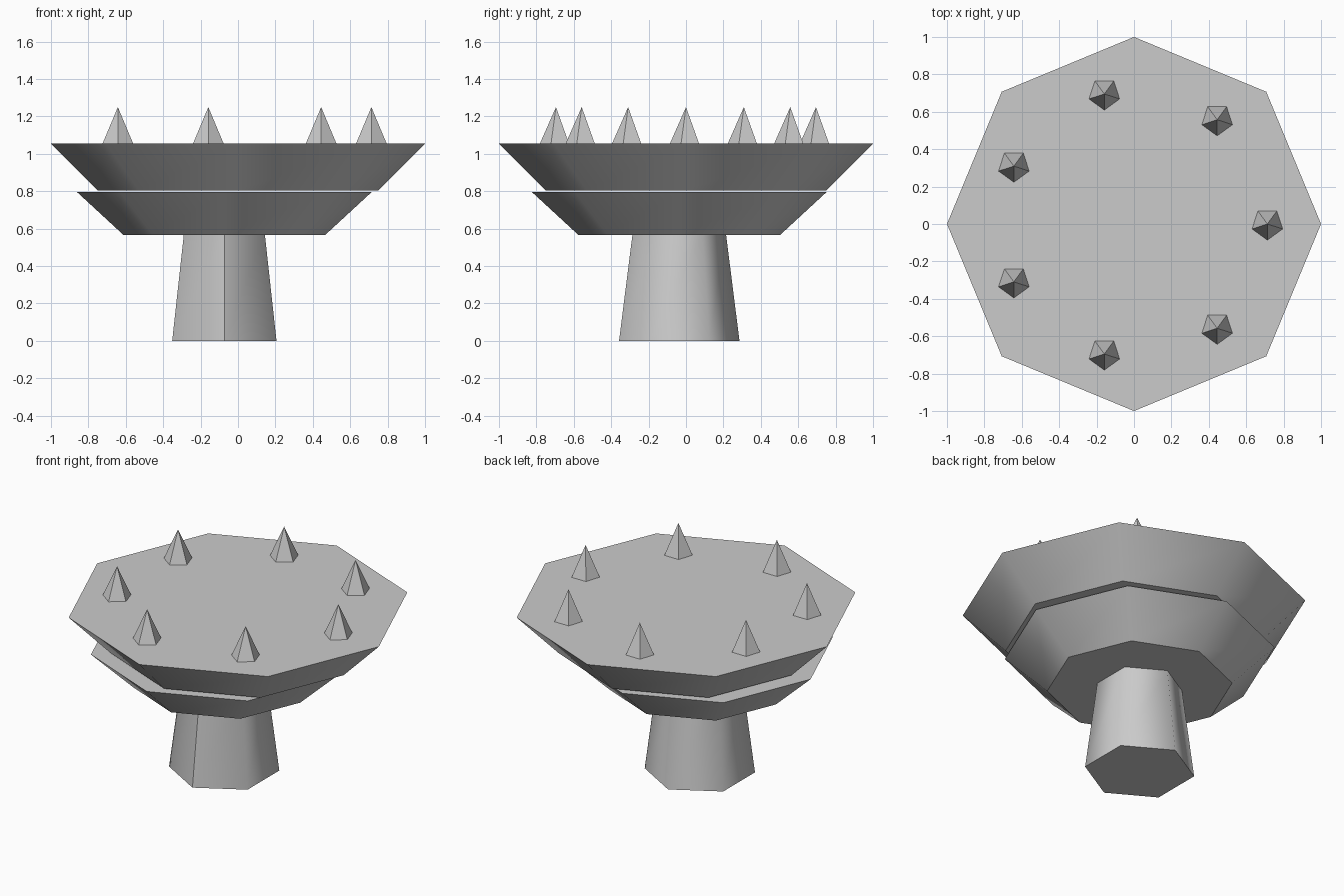
import bpy, bmesh, math

if "Cube" in bpy.data.objects:
    bpy.data.objects.remove(bpy.data.objects["Cube"])


def frustum(name, sides, center, z0, r0, z1, r1, start=0.0, smooth=True, seam=False):
    """Tapered prism (or pyramid when r1 is 0) with crisp caps."""
    bm = bmesh.new()

    def ring(r, z):
        return [bm.verts.new((center[0] + r * math.cos(start + math.tau * i / sides),
                              center[1] + r * math.sin(start + math.tau * i / sides), z))
                for i in range(sides)]

    low = ring(r0, z0)
    caps = [bm.faces.new(low[::-1])]
    if r1 > 0:
        high = ring(r1, z1)
        caps.append(bm.faces.new(high))
    else:
        high = [bm.verts.new((center[0], center[1], z1))]
    for i in range(sides):
        j = (i + 1) % sides
        upper = [high[j], high[i]] if r1 > 0 else high
        bm.faces.new([low[i], low[j]] + upper).smooth = smooth
    for cap in caps:
        for e in cap.edges:
            e.smooth = False
    if seam:
        bm.edges.get((low[0], high[0])).smooth = False
    mesh = bpy.data.meshes.new(name)
    bm.to_mesh(mesh)
    bm.free()
    obj = bpy.data.objects.new(name, mesh)
    bpy.context.collection.objects.link(obj)
    return obj


FRONT = -math.pi / 2
OFFSET = (-0.073, -0.036)   # stem and lower tier sit slightly off centre

# Six-sided tapered stem
frustum("stem", 6, OFFSET, 0.0, 0.322, 0.57, 0.25, FRONT, seam=True)

# Two flared octagonal tiers
frustum("lower_tier", 8, OFFSET, 0.567, 0.54, 0.795, 0.787)
frustum("upper_tier", 8, (0, 0), 0.805, 0.75, 1.055, 1.0)

# Ring of seven five-sided spikes
for k in range(7):
    a = math.tau * k / 7
    frustum(f"spike_{k + 1}", 5, (0.713 * math.cos(a), 0.713 * math.sin(a)),
            1.055, 0.086, 1.25, 0.0, FRONT, smooth=False)
